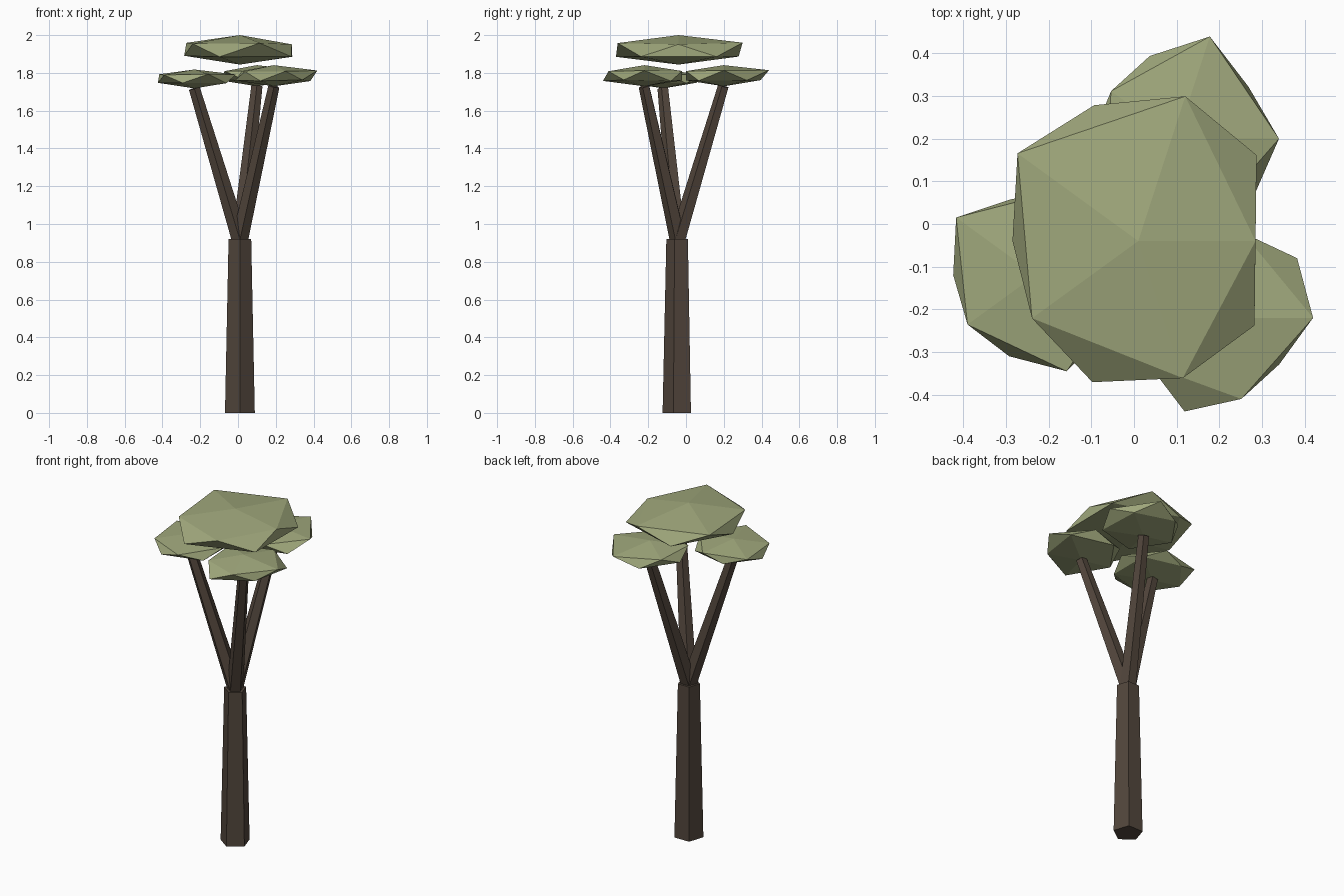
import bpy, math
from mathutils import Vector

if "Cube" in bpy.data.objects:
    bpy.data.objects.remove(bpy.data.objects["Cube"])


def material(name, rgb):
    # 8-bit sRGB to linear flat colour
    lin = [((c / 255 + 0.055) / 1.055) ** 2.4 for c in rgb]
    m = bpy.data.materials.new(name)
    m.diffuse_color = (*lin, 1)
    m.use_nodes = True
    m.node_tree.nodes["Principled BSDF"].inputs["Base Color"].default_value = m.diffuse_color
    return m


BARK = material("dark_bark", (82, 70, 60))
LEAF = material("sage_leaf", (160, 168, 124))


def add_object(name, verts, faces, mat):
    me = bpy.data.meshes.new(name)
    me.from_pydata(verts, [], faces)
    me.materials.append(mat)
    me.update()
    ob = bpy.data.objects.new(name, me)
    bpy.context.collection.objects.link(ob)
    return ob


def limb(name, start, end, r0, r1, sides=5):
    """Tapered five-sided limb with flat ends, one corner facing the front."""
    start, end = Vector(start), Vector(end)
    turn = Vector((0, 0, 1)).rotation_difference(end - start)
    verts = []
    for p, r in ((start, r0), (end, r1)):
        for i in range(sides):
            a = -math.pi / 2 + math.tau * i / sides
            verts.append(p + turn @ Vector((r * math.cos(a), r * math.sin(a), 0)))
    faces = [(i, (i + 1) % sides, sides + (i + 1) % sides, sides + i) for i in range(sides)]
    faces += [tuple(reversed(range(sides))), tuple(range(sides, 2 * sides))]
    return add_object(name, verts, faces, BARK)


def leaf_clump(name, centre, half_height, upper, lower):
    """Flattened uneven icosahedron; upper and lower are the ring radii."""
    c = Vector(centre)
    flat = half_height / (sum(upper + lower) / 10 / 0.894)
    verts = [c + Vector((0, 0, half_height)), c - Vector((0, 0, half_height))]
    for ring, offset, sign in ((upper, 0, 1), (lower, 36, -1)):
        for i, r in enumerate(ring):
            a = math.radians(offset + 72 * i)
            verts.append(c + Vector((r * math.cos(a), r * math.sin(a), sign * 0.5 * r * flat)))
    faces = []
    for i in range(5):
        j = (i + 1) % 5
        u0, u1, l0, l1 = 2 + i, 2 + j, 7 + i, 7 + j
        faces += [(0, u0, u1), (u0, l0, u1), (u1, l0, l1), (1, l1, l0)]
    return add_object(name, verts, faces, LEAF)


# Trunk
limb("trunk", (0.01, -0.041, 0), (0.01, -0.041, 0.92), 0.083, 0.063)

# Three branches, each carrying a leaf clump
CLUMPS = {
    "left": ((-0.231, -0.12, 1.768), 0.05,
             (0.22, 0.21, 0.23, 0.197, 0.237), (0.21, 0.187, 0.193, 0.20, 0.21)),
    "back": ((0.10, 0.20, 1.785), 0.056,
             (0.24, 0.252, 0.19, 0.21, 0.21), (0.208, 0.204, 0.20, 0.21, 0.225)),
    "right": ((0.19, -0.22, 1.785), 0.056,
              (0.23, 0.21, 0.21, 0.19, 0.20), (0.238, 0.21, 0.205, 0.231, 0.186)),
}
for side, (c, h, up, low) in CLUMPS.items():
    limb(side + "_branch", (0.01, -0.041, 0.92), (c[0], c[1], c[2] - h), 0.046, 0.031)
    leaf_clump(side + "_leaf_clump", c, h, up, low)

# Large crown on top
leaf_clump("top_leaf_clump", (0.01, -0.04, 1.922), 0.078,
           (0.275, 0.357, 0.35, 0.308, 0.338), (0.343, 0.335, 0.295, 0.348, 0.337))
